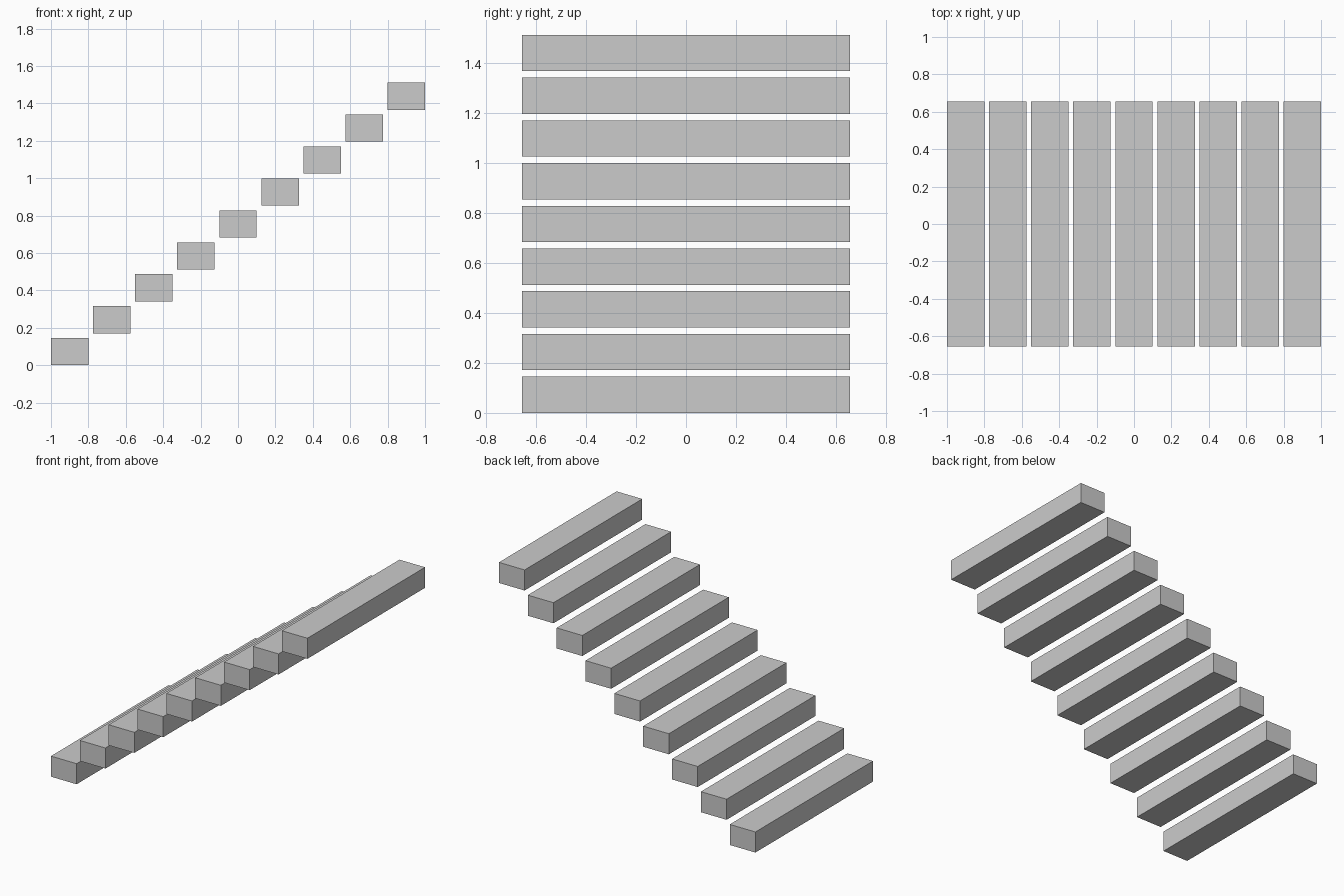
import bpy

if "Cube" in bpy.data.objects:
    bpy.data.objects.remove(bpy.data.objects["Cube"])

# Open staircase: nine identical floating treads rising towards +x
COUNT = 9
DEPTH, WIDTH, HEIGHT = 0.2, 1.31, 0.145
RUN = (2 - DEPTH) / (COUNT - 1)
RISE = 0.1707


def box(name, size, location):
    bpy.ops.mesh.primitive_cube_add(size=1, location=location)
    obj = bpy.context.object
    obj.name = name
    obj.scale = size
    bpy.ops.object.transform_apply(location=False, rotation=False, scale=True)
    return obj


# Treads
for i in range(COUNT):
    box(f"stair_tread_{i + 1}", (DEPTH, WIDTH, HEIGHT),
        (-1 + DEPTH / 2 + i * RUN, 0, HEIGHT / 2 + i * RISE))
